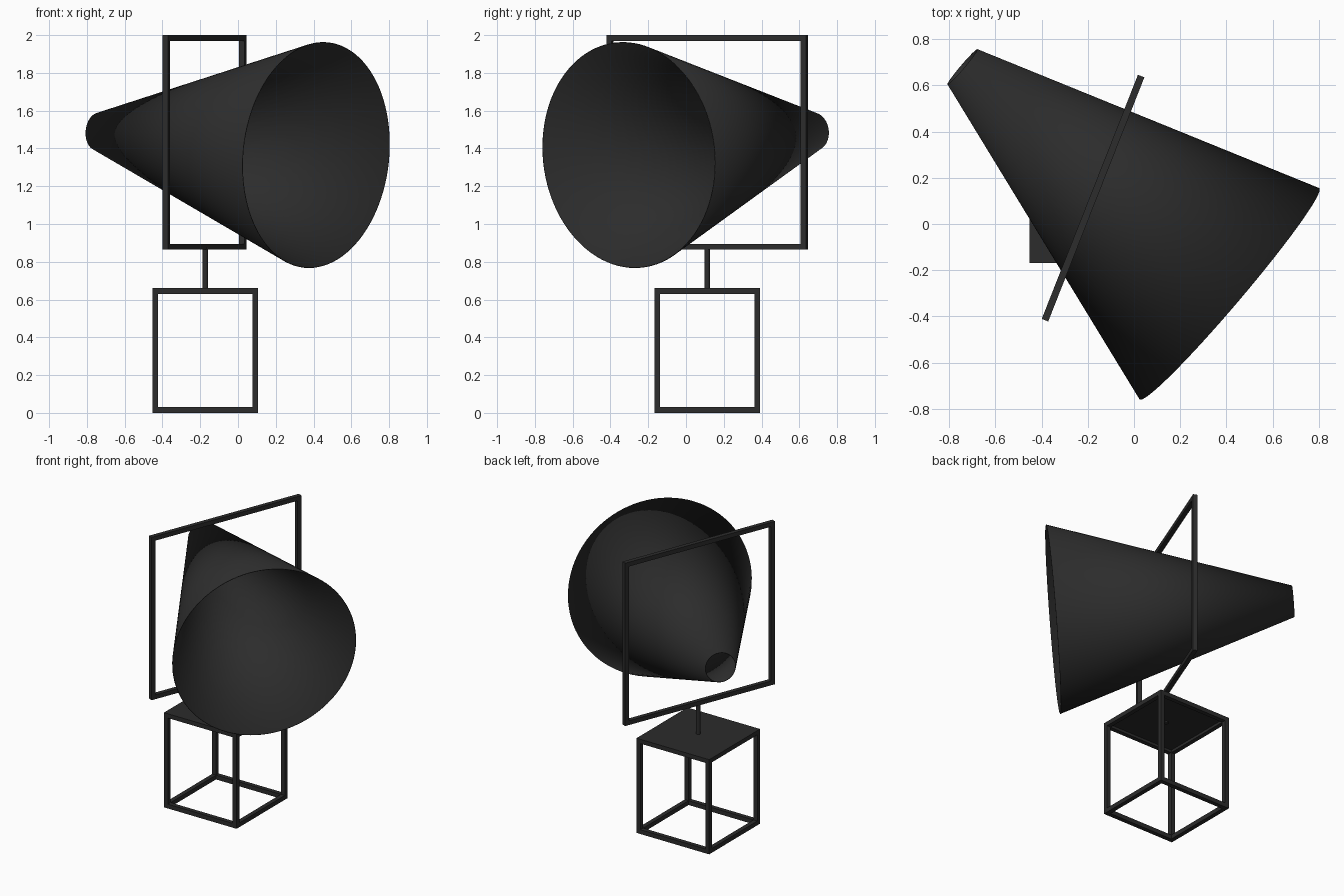
import bpy, bmesh, math
from mathutils import Vector, Matrix

if "Cube" in bpy.data.objects:
    bpy.data.objects.remove(bpy.data.objects["Cube"])

black = bpy.data.materials.new("black_metal")
black.diffuse_color = (0.025, 0.025, 0.025, 1)
black.use_nodes = True
black.node_tree.nodes["Principled BSDF"].inputs["Base Color"].default_value = black.diffuse_color


def finish(name, bm, matrix=None):
    mesh = bpy.data.meshes.new(name)
    bm.to_mesh(mesh)
    bm.free()
    obj = bpy.data.objects.new(name, mesh)
    bpy.context.collection.objects.link(obj)
    obj.data.materials.append(black)
    if matrix:
        obj.matrix_world = matrix
    return obj


def add_box(bm, centre, size):
    m = Matrix.Translation(centre) @ Matrix.Diagonal((*size, 1))
    bmesh.ops.create_cube(bm, size=1, matrix=m)


def smooth(obj):
    bpy.ops.object.select_all(action='DESELECT')
    obj.select_set(True)
    bpy.context.view_layer.objects.active = obj
    bpy.ops.object.shade_smooth_by_angle(angle=math.radians(40))


BX, BY = -0.173, 0.112      # stand axis
T = 0.03                    # bar thickness
W, H = 0.56, 0.66           # base size

# Open cube base: corner uprights plus top and bottom rails
bm = bmesh.new()
e = (W - T) / 2
for s in (-1, 1):
    for t in (-1, 1):
        add_box(bm, (s * e, t * e, H / 2), (T, T, H - 2 * T))
    for z in (T / 2, H - T / 2):
        add_box(bm, (0, s * e, z), (W, T, T))
        add_box(bm, (s * e, 0, z), (T, W - 2 * T, T))
finish("base_frame", bm, Matrix.Translation((BX, BY, 0)))

# Thin plate closing the top of the base
bm = bmesh.new()
add_box(bm, (BX, BY, H - 0.006), (W - 2 * T, W - 2 * T, 0.012))
finish("base_top_plate", bm)

# Round post joining base and upper frame
bm = bmesh.new()
bmesh.ops.create_cone(bm, cap_ends=True, segments=24, radius1=0.014, radius2=0.014,
                      depth=0.235, matrix=Matrix.Translation((BX, BY, 0.7575)))
smooth(finish("post", bm))

# Upright square frame, turned about the post
L, z0 = 1.135, 0.865
bm = bmesh.new()
for s in (-1, 1):
    add_box(bm, (s * (L - T) / 2, 0, L / 2), (T, T, L - 2 * T))
    add_box(bm, (0, 0, L / 2 + s * (L - T) / 2), (L, T, T))
finish("square_frame", bm, Matrix.Translation((BX - 0.004, BY, z0))
       @ Matrix.Rotation(math.radians(68.5), 4, 'Z'))

# Conical horn, open at both ends
small, big = Vector((-0.742, 0.68, 1.49)), Vector((0.413, -0.302, 1.365))
axis = big - small
bm = bmesh.new()
bmesh.ops.create_cone(bm, cap_ends=False, segments=96, radius1=0.10, radius2=0.60,
                      depth=axis.length)
horn = finish("horn", bm, Matrix.Translation((small + big) / 2)
              @ axis.to_track_quat('Z', 'Y').to_matrix().to_4x4())
smooth(horn)
wall = horn.modifiers.new("wall", 'SOLIDIFY')
wall.thickness = 0.004
wall.offset = -1
